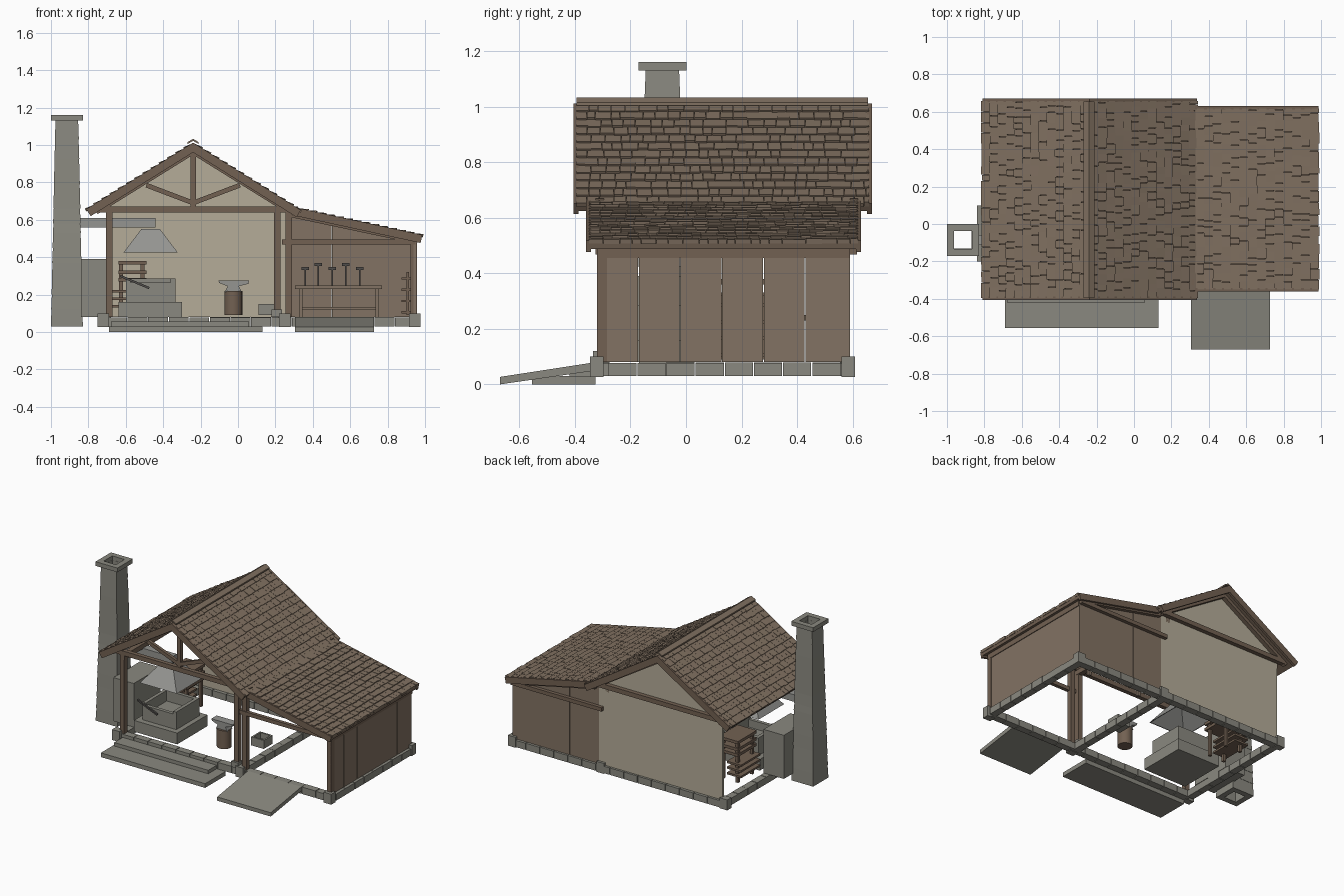
import bpy, bmesh, math, random
from mathutils import Vector

random.seed(4)
cube = bpy.data.objects.get("Cube")
if cube:
    bpy.data.objects.remove(cube, do_unlink=True)


def material(name, r, g, b):
    m = bpy.data.materials.new(name)
    m.use_nodes = True
    m.diffuse_color = (r, g, b, 1)
    node = m.node_tree.nodes["Principled BSDF"]
    node.inputs["Base Color"].default_value = (r, g, b, 1)
    node.inputs["Roughness"].default_value = 0.9
    return m


SHINGLE = material("shingle brown", .22, .165, .12)
BOARD = material("board brown", .225, .17, .125)
TIMBER = material("timber brown", .17, .12, .085)
PLASTER = material("cream plaster", .46, .415, .315)
STONE = material("grey stone", .255, .25, .215)
METAL = material("light metal", .3, .3, .285)
IRON = material("dark iron", .08, .075, .07)


class Part:
    """Collects solids and turns them into one object."""

    def __init__(self, name, mat):
        self.name, self.mat, self.bm = name, mat, bmesh.new()

    def loft(self, low, high):
        a = [self.bm.verts.new(p) for p in low]
        b = [self.bm.verts.new(p) for p in high]
        self.bm.faces.new(a)
        self.bm.faces.new(b)
        for i in range(len(a)):
            j = (i + 1) % len(a)
            self.bm.faces.new((a[i], a[j], b[j], b[i]))

    def prism(self, pts, y0, y1):
        self.loft([(x, y0, z) for x, z in pts], [(x, y1, z) for x, z in pts])

    def box(self, x0, x1, y0, y1, z0, z1):
        self.prism([(x0, z0), (x1, z0), (x1, z1), (x0, z1)], y0, y1)

    def beam(self, p, q, thick, y0, y1):
        p, q = Vector(p), Vector(q)
        d = (q - p).normalized()
        n = Vector((-d.y, d.x)) * thick / 2
        self.prism([p - n, q - n, q + n, p + n], y0, y1)

    def tube(self, cx, cy, z0, z1, out0, out1, in0, in1):
        def ring(h, z):
            return [self.bm.verts.new((cx + sx * h, cy + sy * h, z))
                    for sx, sy in ((-1, -1), (1, -1), (1, 1), (-1, 1))]
        loops = [ring(out0, z0), ring(out1, z1), ring(in1, z1), ring(in0, z0)]
        for k in range(4):
            a, b = loops[k], loops[(k + 1) % 4]
            for i in range(4):
                j = (i + 1) % 4
                self.bm.faces.new((a[i], a[j], b[j], b[i]))

    def done(self):
        bmesh.ops.recalc_face_normals(self.bm, faces=self.bm.faces)
        me = bpy.data.meshes.new(self.name)
        self.bm.to_mesh(me)
        self.bm.free()
        me.materials.append(self.mat)
        ob = bpy.data.objects.new(self.name, me)
        bpy.context.collection.objects.link(ob)
        return ob


def roof_slope(name, top, eave, y0, y1, rows):
    """Deck, barge boards and overlapping shingles on one slope."""
    top, eave = Vector(top), Vector(eave)
    d = (eave - top).normalized()
    n = Vector((-d.y, d.x))
    n = n if n.y > 0 else -n
    deck = Part(name + "_deck", TIMBER)
    deck.prism([top - n * .01, eave - n * .01, eave - n * .03, top - n * .03], y0 + .01, y1 - .01)
    for y in (y0, y1 - .018):
        deck.prism([top + n * .002, eave + n * .002, eave - n * .042, top - n * .042], y, y + .018)
    deck.done()
    part = Part(name + "_shingles", SHINGLE)
    step = (eave - top).length / rows
    for r in range(rows):
        a = top + d * step * r
        b = a + d * step * 1.08
        y = y0 + .01
        while y < y1 - .011:
            e = min(y + random.uniform(.03, .06), y1 - .01)
            lift = random.uniform(.005, .009)
            end = b + d * random.uniform(-.004, .002)
            part.prism([a - n * .01, end - n * .01, end + n * lift, a], y, e - .0015)
            y = e
    part.done()


# Roofs and ridge cap
roof_slope("left_roof", (-.24, 1.01), (-.81, .655), -.405, .67, 13)
roof_slope("right_roof", (-.24, 1.01), (.335, .65), -.405, .67, 13)
roof_slope("lean_to_roof", (.325, .66), (.985, .517), -.36, .63, 14)
ridge = Part("ridge_cap", SHINGLE)
ridge.prism([(-.27, 1.005), (-.24, 1.022), (-.21, 1.005), (-.21, 1.015), (-.24, 1.033), (-.27, 1.015)], -.395, .655)
ridge.done()

# Walls
wall = Part("plaster_back_wall", PLASTER)
wall.prism([(-.7, .08), (.27, .08), (.27, .64), (-.24, .97), (-.7, .68)], .575, .59)
wall.done()
wall = Part("lean_to_back_wall", BOARD)
for a, b in ((.27, .5), (.502, .95)):
    wall.prism([(a, .08), (b, .08), (b, .638 - .215 * (b - .27)), (a, .638 - .215 * (a - .27))], .575, .59)
wall.done()
wall = Part("lean_to_side_wall", BOARD)
for i in range(6):
    y = -.32 + i * .15
    wall.box(.937, .953, y, y + .147 + .013 * (i == 5), .08, .49)
wall.done()

# Stone footing
footing = Part("stone_footing", STONE)


def course(a0, a1, c, along_x):
    count = round((a1 - a0) / .11)
    size = (a1 - a0) / count
    for i in range(count):
        s, e = a0 + i * size, a0 + (i + 1) * size - .004
        z = .08 - random.uniform(0, .004)
        if along_x:
            footing.box(s, e, c - .025, c + .025, .03, z)
        else:
            footing.box(c - .025, c + .025, s, e, .03, z)


for y in (-.3, .58):
    course(-.7, .95, y, True)
for x in (-.705, .24, .945):
    course(-.28, .56, x, False)
for x in (-.72, .25, .945):
    for y in (-.32, .585):
        footing.box(x - .03, x + .03, y - .025, y + .023, .026, .1)
footing.box(.18, .235, -.335, -.28, .08, .12)
footing.done()

# Steps and ramp
steps = Part("front_steps", STONE)
steps.box(-.69, .13, -.555, -.325, 0, .03)
steps.box(-.68, .06, -.42, -.325, .03, .055)
steps.done()
ramp = Part("ramp", STONE)
ramp.loft([(.305, -.67, 0), (.305, -.67, .027), (.305, -.325, .08), (.305, -.325, .05)],
          [(.727, -.67, 0), (.727, -.67, .027), (.727, -.325, .08), (.727, -.325, .05)])
ramp.done()

# Timber frame
frame = Part("timber_frame", TIMBER)
for x, z in ((-.688, .64), (.21, .64), (.272, .64), (.94, .49)):
    frame.box(x - .017, x + .017, -.32, -.285, .08, z)
for y in (-.325, .59):
    frame.box(-.75, .32, y, y + .03, .638, .67)
    frame.box(.235, .95, y, y + .025, .468, .495)
    frame.beam((.29, .625), (.95, .485), .025, y, y + .025)
    for side in (-1, 1):
        frame.beam((-.24, .968), (-.24 + side * .52, .645), .035, y, y + .03)
for side in (-1, 1):
    frame.beam((-.24, .69), (-.24 + side * .25, .785), .025, -.322, -.3)
frame.box(-.255, -.225, -.323, -.298, .66, .96)
for x, z in ((-.688, .64), (.21, .64), (.94, .49)):
    frame.box(x - .018, x + .018, -.32, .59, z - .035, z)
frame.done()

# Chimney, built in tapering courses
cx, cy = -.915, -.085
chimney = Part("chimney_stack", STONE)
levels = [.03, .12, .2, .28, .37, .45, .53, .58, .66, .79, .925, 1.03, 1.13]
for a, b in zip(levels, levels[1:]):
    w = .086 - .024 * (a - .03) / 1.1
    chimney.tube(cx, cy, a, b, w, w - .004, .047, .047)
chimney.tube(cx, cy, 1.13, 1.16, .086, .086, .048, .048)
chimney.done()
flue = Part("flue_block", STONE)
flue.box(-.84, -.68, -.2, .1, .08, .39)
flue.done()
duct = Part("smoke_duct", METAL)
duct.box(-.86, -.44, cy - .027, cy + .027, .56, .61)
duct.done()
hood = Part("forge_hood", METAL)
hood.tube(-.467, cy, .425, .55, .145, .05, .14, .0)
hood.done()

# Forge with a hollow hearth
forge = Part("forge", STONE)
forge.box(-.64, -.3, -.255, .085, .08, .16)
forge.box(-.6, -.335, -.215, .045, .16, .21)
forge.box(-.6, -.575, -.215, .045, .21, .285)
forge.box(-.36, -.335, -.215, .045, .21, .285)
forge.box(-.575, -.36, -.215, -.19, .21, .265)
forge.box(-.575, -.36, .02, .045, .21, .285)
forge.done()
poker = Part("poker", IRON)
poker.beam((-.63, .3), (-.475, .235), .012, -.235, -.223)
poker.done()

# Bellows rack behind the forge
rack = Part("bellows_rack", TIMBER)
for z in (.13, .17, .21):
    rack.box(-.67, -.56, .12, .34, z, z + .014)
for z in (.27, .31, .36):
    rack.box(-.64, -.49, .12, .33, z, z + .02)
for x in (-.625, -.51):
    for y in (.14, .3):
        rack.box(x - .01, x + .01, y, y + .02, .08, .37)
rack.done()

# Stump and anvil
stump = Part("stump", TIMBER)
circle = [(math.cos(i * math.tau / 20) * .048 - .025, math.sin(i * math.tau / 20) * .048 - .12) for i in range(20)]
stump.loft([(x, y, .09) for x, y in circle], [(x, y, .22) for x, y in circle])
stump_ob = stump.done()
bpy.context.view_layer.objects.active = stump_ob
stump_ob.select_set(True)
bpy.ops.object.shade_smooth_by_angle()
anvil = Part("anvil", METAL)
anvil.prism([(-.07, .215), (.02, .215), (.005, .245), (.055, .258), (.06, .275), (-.105, .275), (-.1, .262), (-.055, .245)], -.15, -.09)
anvil.done()

# Quench trough
trough = Part("quench_trough", STONE)
trough.tube(.16, .04, .09, .15, .05, .05, .038, .038)
trough.box(.115, .205, -.005, .085, .09, .11)
trough.done()

# Workbench with hammers above it
bench = Part("workbench", BOARD)
bench.box(.305, .77, .42, .56, .23, .25)
for x in (.325, .735):
    for y in (.43, .53):
        bench.box(x, x + .02, y, y + .02, .08, .23)
    bench.box(x, x + .02, .43, .55, .12, .135)
bench.box(.33, .75, .535, .55, .12, .135)
bench.done()
hammers = Part("hammers", IRON)
for i, x in enumerate((.36, .43, .505, .575, .65)):
    z = .34 + .02 * (i % 2)
    hammers.box(x - .004, x + .004, .56, .568, .25, z)
    hammers.box(x - .02, x + .02, .555, .573, z - .008, z + .008)
hammers.done()

# Tool rack on the side wall
tools = Part("side_tool_rack", TIMBER)
tools.box(.9, .915, .1, .4, .09, .32)
for z in (.1, .16, .22, .28):
    tools.box(.875, .937, .1, .4, z, z + .012)
tools.done()
